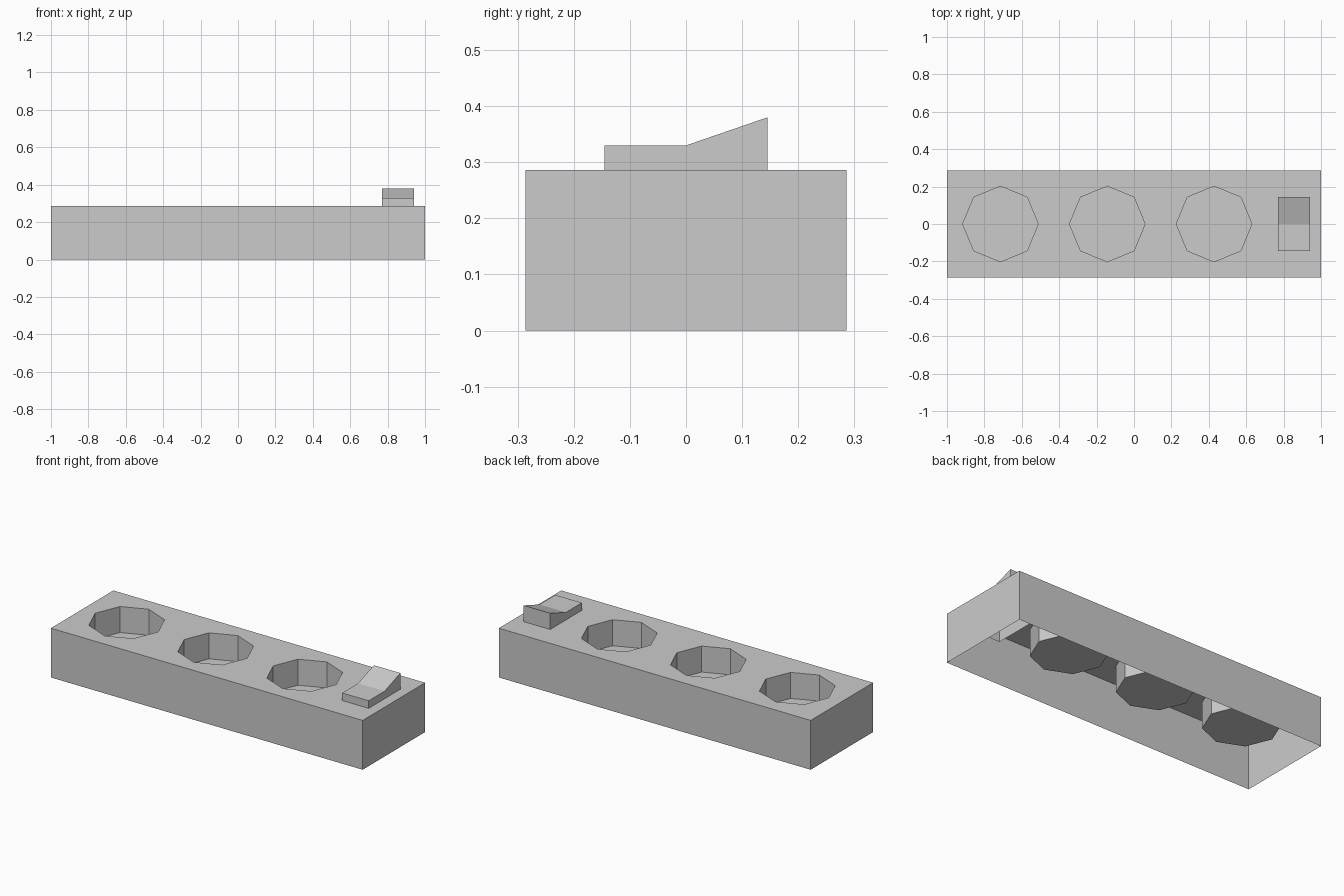
import bpy, bmesh, math

if "Cube" in bpy.data.objects:
    bpy.data.objects.remove(bpy.data.objects["Cube"])

TOP = 0.286
FLOOR = 0.135
SOCKET_X = (-0.714, -0.143, 0.428)
SW_X0, SW_X1, SW_Y = 0.77, 0.94, 0.145


def finish(bm, name):
    mesh = bpy.data.meshes.new(name)
    bm.to_mesh(mesh)
    bm.free()
    ob = bpy.data.objects.new(name, mesh)
    bpy.context.collection.objects.link(ob)
    return ob


def loop(bm, pts, z):
    return [bm.verts.new((x, y, z)) for x, y in pts]


def bridge(bm, a, b):
    n = len(a)
    for i in range(n):
        j = (i + 1) % n
        bm.faces.new((a[i], a[j], b[j], b[i]))


def rect(x0, x1, y):
    return [(x0, -y), (x1, -y), (x1, y), (x0, y)]


def octagon(cx, r=0.202):
    return [(cx + r * math.cos(i * math.pi / 4), r * math.sin(i * math.pi / 4))
            for i in range(8)]


# casing: open-bottomed shell whose top plate has socket and switch openings
bm = bmesh.new()
outlines = [rect(-1, 1, 0.286)] + [octagon(x) for x in SOCKET_X] + [rect(SW_X0, SW_X1, SW_Y)]
edges = []
loops = [loop(bm, pts, TOP) for pts in outlines]
for vs in loops:
    edges += [bm.edges.new((vs[i], vs[(i + 1) % len(vs)])) for i in range(len(vs))]
bmesh.ops.triangle_fill(bm, edges=edges, use_beauty=True, normal=(0, 0, 1))
bm.normal_update()
for f in bm.faces:
    if f.normal.z < 0:
        f.normal_flip()
bridge(bm, loop(bm, outlines[0], 0), loops[0])
bmesh.ops.remove_doubles(bm, verts=bm.verts[:], dist=1e-5)
finish(bm, "casing")

# sockets: octagonal cups with faces turned to the inside
for k, x in enumerate(SOCKET_X):
    bm = bmesh.new()
    rim, base = loop(bm, octagon(x), TOP), loop(bm, octagon(x), FLOOR)
    bridge(bm, rim, base)
    bm.faces.new(base)
    finish(bm, f"socket_{k + 1}")

# rocker switch: side profile extruded along x, open underneath
bm = bmesh.new()
profile = [(-SW_Y, 0.145), (SW_Y, 0.145), (SW_Y, 0.38), (0, 0.33), (-SW_Y, 0.33)]
a = [bm.verts.new((SW_X0, y, z)) for y, z in profile]
b = [bm.verts.new((SW_X1, y, z)) for y, z in profile]
bm.faces.new(b)
bm.faces.new(a[::-1])
for i in range(1, len(profile)):
    j = (i + 1) % len(profile)
    bm.faces.new((a[i], a[j], b[j], b[i]))
finish(bm, "rocker_switch")
